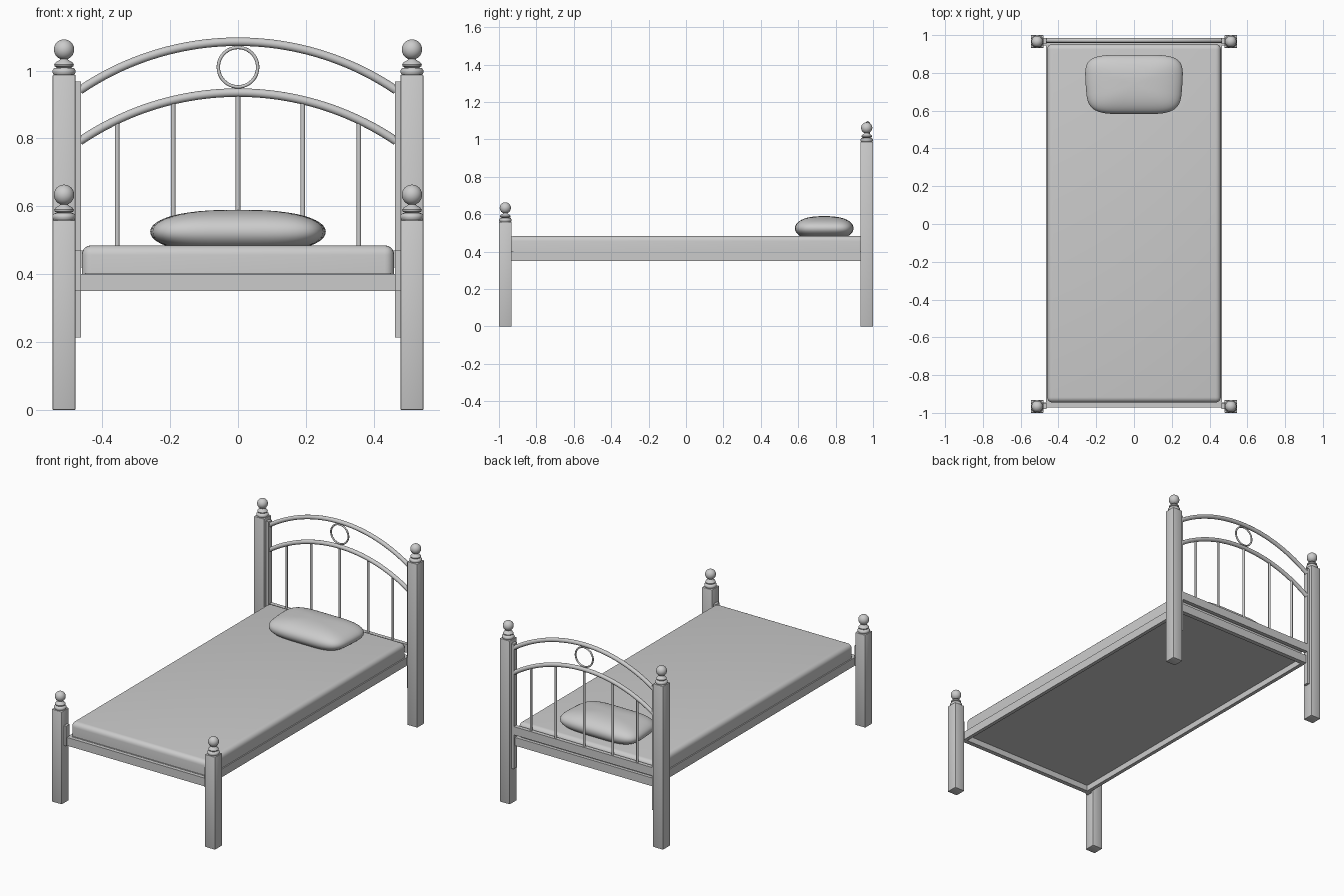
import bpy, bmesh, math
from mathutils import Vector

if "Cube" in bpy.data.objects:
    bpy.data.objects.remove(bpy.data.objects["Cube"])


def finish(name, bm, smooth=True):
    bmesh.ops.recalc_face_normals(bm, faces=bm.faces)
    me = bpy.data.meshes.new(name)
    bm.to_mesh(me)
    bm.free()
    ob = bpy.data.objects.new(name, me)
    bpy.context.collection.objects.link(ob)
    if smooth:
        bpy.ops.object.select_all(action='DESELECT')
        ob.select_set(True)
        bpy.context.view_layer.objects.active = ob
        bpy.ops.object.shade_smooth_by_angle(angle=math.radians(40))
    return ob


def box(name, lo, hi, bevel=0.0, segs=2, keep_bottom=False):
    lo, hi = Vector(lo), Vector(hi)
    bm = bmesh.new()
    bmesh.ops.create_cube(bm, size=1)
    for v in bm.verts:
        v.co = Vector([(lo[i] + hi[i]) / 2 + v.co[i] * (hi[i] - lo[i]) for i in range(3)])
    if bevel:
        zmid = (lo.z + hi.z) / 2
        edges = [e for e in bm.edges
                 if not keep_bottom or any(v.co.z > zmid for v in e.verts)]
        bmesh.ops.bevel(bm, geom=edges, offset=bevel, segments=segs,
                        profile=0.5, affect='EDGES')
    return finish(name, bm, bevel > 0)


def lathe(name, profile, loc, segs=32):
    bm = bmesh.new()
    vs = [bm.verts.new((r, 0, z)) for r, z in profile]
    es = [bm.edges.new(p) for p in zip(vs, vs[1:])]
    bmesh.ops.spin(bm, geom=vs + es, cent=(0, 0, 0), axis=(0, 0, 1),
                   angle=math.tau, steps=segs, use_duplicate=False)
    bmesh.ops.remove_doubles(bm, verts=bm.verts, dist=1e-5)
    bmesh.ops.translate(bm, verts=bm.verts, vec=loc)
    return finish(name, bm)


def tube(name, pts, radius, closed=False):
    cu = bpy.data.curves.new(name, 'CURVE')
    cu.dimensions = '3D'
    cu.bevel_depth = radius
    cu.bevel_resolution = 4
    cu.use_fill_caps = True
    sp = cu.splines.new('POLY')
    sp.points.add(len(pts) - 1)
    for p, c in zip(sp.points, pts):
        p.co = (*c, 1)
    sp.use_cyclic_u = closed
    sp.use_smooth = True
    ob = bpy.data.objects.new(name, cu)
    bpy.context.collection.objects.link(ob)
    return ob


# Posts with turned finials and the metal plates on their inner faces
finial = [(0, -.002), (.029, -.002), (.034, .006), (.034, .013), (.029, .019), (.021, .021),
          (.028, .025), (.029, .030), (.024, .037), (.013, .043), (.011, .046)]
finial += [(.030 * math.sin(a), .074 - .030 * math.cos(a))
           for a in [math.radians(d) for d in range(24, 180, 12)]] + [(0, .104)]
PX, PY, H = 0.5125, 0.966, 0.034
for end, sy, top in (("foot", -1, 0.56), ("head", 1, 0.988)):
    for side, sx in (("left", -1), ("right", 1)):
        x, y = sx * PX, sy * PY
        box(f"{end}_post_{side}", (x - H, y - H, 0), (x + H, y + H, top), 0.004)
        lathe(f"{end}_finial_{side}", finial, (x, y, top))
        z0, z1 = (0.35, 0.47) if sy < 0 else (0.213, 0.968)
        xa, xb = sorted((sx * 0.463, sx * 0.479))
        box(f"{end}_plate_{side}", (xa, y - 0.014, z0), (xb, y + 0.018, z1))

# Bed frame rails and base panel
for s, side in ((-1, "left"), (1, "right")):
    xa, xb = sorted((s * 0.445, s * 0.467))
    box(f"side_rail_{side}", (xa, -0.96, 0.35), (xb, 0.96, 0.40))
box("foot_rail", (-0.48, -0.972, 0.35), (0.48, -0.945, 0.40))
box("head_rail", (-0.48, 0.945, 0.35), (0.48, 0.972, 0.40))
box("base_panel", (-0.45, -0.95, 0.385), (0.45, 0.95, 0.402))

# Mattress
box("mattress", (-0.46, -0.945, 0.40), (0.46, 0.953, 0.485), 0.028, 5, keep_bottom=True)

# Headboard: two arches, lower rail, balusters and ring
HY, HALF, RISE = 0.972, 0.466, 0.143
R = (HALF ** 2 + RISE ** 2) / (2 * RISE)


def arch_z(x, apex):
    return apex - R + math.sqrt(R * R - x * x)


for name, apex in (("upper_arch", 1.085), ("lower_arch", 0.935)):
    tube(name, [(x, HY, arch_z(x, apex))
                for x in [HALF * (i / 20 - 1) for i in range(41)]], 0.0125)
box("headboard_lower_rail", (-0.47, HY - 0.012, 0.42), (0.47, HY + 0.012, 0.47))
for i, x in enumerate((-0.356, -0.191, 0, 0.191, 0.356)):
    tube(f"baluster_{i + 1}", [(x, HY, 0.46), (x, HY, arch_z(x, 0.935))], 0.007)
tube("headboard_ring", [(0.058 * math.cos(a), HY, 1.01 + 0.058 * math.sin(a))
                        for a in [math.tau * i / 48 for i in range(48)]], 0.005, True)

# Pillow: squarish soft ellipsoid, narrower toward the foot, sunk into the mattress
bm = bmesh.new()
bmesh.ops.create_uvsphere(bm, u_segments=48, v_segments=24, radius=1)


def spow(v, e):
    return math.copysign(abs(v) ** e, v)


for v in bm.verts:
    c = v.co.copy()
    r = math.hypot(c.x, c.y)
    a = math.atan2(c.y, c.x)
    rr = r ** 0.8
    px, py = rr * spow(math.cos(a), 0.5), rr * spow(math.sin(a), 0.5)
    h = spow(c.z, 0.95)
    v.co = (px * 0.256 * (1 + 0.04 * py),
            0.739 + py * 0.163 * (0.96 + 0.04 * px * px),
            max(0.482, 0.525 + h * 0.065))
finish("pillow", bm)
